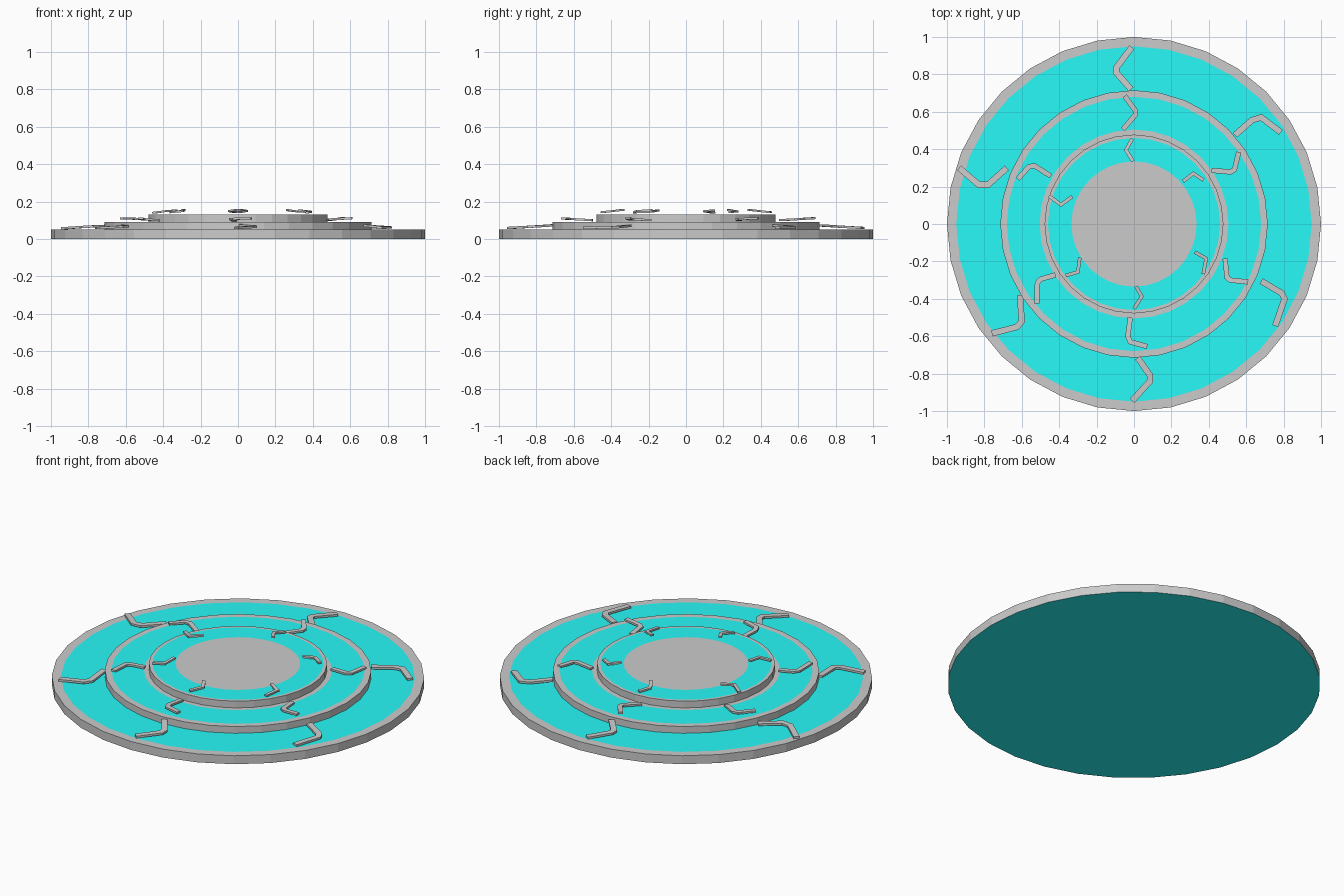
import bpy, bmesh, math
from mathutils import Vector

if "Cube" in bpy.data.objects:
    bpy.data.objects.remove(bpy.data.objects["Cube"])

SIDES = 32
cyan = bpy.data.materials.new("cyan_glow")
cyan.diffuse_color = (0.02, 0.95, 0.93, 1)
cyan.use_nodes = True
cyan.node_tree.nodes["Principled BSDF"].inputs["Base Color"].default_value = cyan.diffuse_color
grey = bpy.data.materials.new("grey_stone")
grey.diffuse_color = (0.8, 0.8, 0.8, 1)
grey.use_nodes = True
grey.node_tree.nodes["Principled BSDF"].inputs["Base Color"].default_value = grey.diffuse_color


def finish(bm, name, mats=()):
    bmesh.ops.recalc_face_normals(bm, faces=bm.faces)
    me = bpy.data.meshes.new(name)
    bm.to_mesh(me)
    bm.free()
    for m in mats:
        me.materials.append(m)
    ob = bpy.data.objects.new(name, me)
    bpy.context.collection.objects.link(ob)
    return ob


def lathe(name, profile):
    """profile: (radius, z, is_cyan) - the flag colours the band leading to the point."""
    bm = bmesh.new()
    rings = []
    for r, z, _ in profile:
        rings.append([bm.verts.new((r * math.cos(2 * math.pi * i / SIDES),
                                    r * math.sin(2 * math.pi * i / SIDES), z))
                      for i in range(SIDES)])
    for k in range(1, len(rings)):
        a, b = rings[k - 1], rings[k]
        for i in range(SIDES):
            j = (i + 1) % SIDES
            bm.faces.new((a[i], a[j], b[j], b[i])).material_index = profile[k][2]
    bm.faces.new(rings[0]).material_index = 1    # cyan underside
    bm.faces.new(rings[-1]).material_index = 0   # grey centre
    return finish(bm, name, (grey, cyan))


def crack(name, pts, width, thick, z_of_r):
    """Flat zigzag bar with mitred bends."""
    p = [Vector(q) for q in pts]
    bm = bmesh.new()
    secs = []
    for i, q in enumerate(p):
        d1 = (q - p[i - 1]).normalized() if i else (p[1] - q).normalized()
        d2 = (p[i + 1] - q).normalized() if i < len(p) - 1 else d1
        t = (d1 + d2).normalized()
        n = Vector((-t.y, t.x))
        h = width / 2 / max(0.6, t.dot(d1))
        z = z_of_r(q.length)
        l, r = q + n * h, q - n * h
        secs.append([bm.verts.new((v.x, v.y, z + s * thick / 2))
                     for v, s in ((l, -1), (r, -1), (r, 1), (l, 1))])
    for a, b in zip(secs, secs[1:]):
        for i in range(4):
            j = (i + 1) % 4
            bm.faces.new((a[i], a[j], b[j], b[i]))
    bm.faces.new(secs[0])
    bm.faces.new(secs[-1])
    return finish(bm, name, (grey,))


# Stepped disc: three tiers with grey rims and cyan bands
lathe("stepped_disc", [
    (1.00, 0.00, 0), (1.00, 0.05, 0), (0.95, 0.05, 0), (0.715, 0.05, 1),
    (0.715, 0.09, 0), (0.68, 0.09, 0), (0.505, 0.09, 1), (0.478, 0.09, 0),
    (0.478, 0.13, 0), (0.46, 0.13, 0), (0.335, 0.13, 1)])

# Zigzag bars on the outer, middle and inner bands
outer = [
    [(-0.012, 0.945), (-0.095, 0.835), (-0.095, 0.81), (-0.016, 0.72)],
    [(0.54, 0.475), (0.63, 0.555), (0.68, 0.57), (0.785, 0.49)],
    [(0.68, -0.305), (0.79, -0.37), (0.805, -0.4), (0.755, -0.545)],
    [(0.02, -0.715), (0.086, -0.81), (0.086, -0.84), (-0.01, -0.945)],
    [(-0.61, -0.38), (-0.60, -0.52), (-0.625, -0.55), (-0.76, -0.585)],
    [(-0.935, 0.3), (-0.83, 0.21), (-0.78, 0.21), (-0.68, 0.3)]]
middle = [
    [(-0.05, 0.685), (0.008, 0.605), (0.008, 0.585), (-0.06, 0.505)],
    [(0.56, 0.385), (0.537, 0.29), (0.515, 0.278), (0.415, 0.287)],
    [(0.487, -0.185), (0.497, -0.285), (0.515, -0.3), (0.61, -0.31)],
    [(-0.02, -0.5), (-0.033, -0.6), (-0.02, -0.63), (0.07, -0.655)],
    [(-0.42, -0.272), (-0.5, -0.295), (-0.517, -0.315), (-0.52, -0.425)],
    [(-0.622, 0.24), (-0.56, 0.308), (-0.53, 0.31), (-0.445, 0.256)]]
inner = [
    [(-0.01, 0.455), (-0.043, 0.395), (-0.005, 0.335)],
    [(0.262, 0.228), (0.317, 0.27), (0.372, 0.235)],
    [(0.325, -0.15), (0.386, -0.185), (0.37, -0.268)],
    [(0.01, -0.333), (0.042, -0.388), (0, -0.452)],
    [(-0.29, -0.18), (-0.30, -0.257), (-0.365, -0.275)],
    [(-0.455, 0.15), (-0.39, 0.103), (-0.33, 0.147)]]

for band, paths, w, thick, fn in (
        ("outer", outer, 0.033, 0.012, lambda r: 0.058 + (0.96 - r) * 0.06),
        ("middle", middle, 0.027, 0.011, lambda r: 0.100 + (r - 0.5) * 0.06),
        ("inner", inner, 0.019, 0.010, lambda r: 0.142 + (0.46 - r) * 0.11)):
    for i, path in enumerate(paths):
        crack(f"{band}_crack_{i + 1}", path, w, thick, fn)
